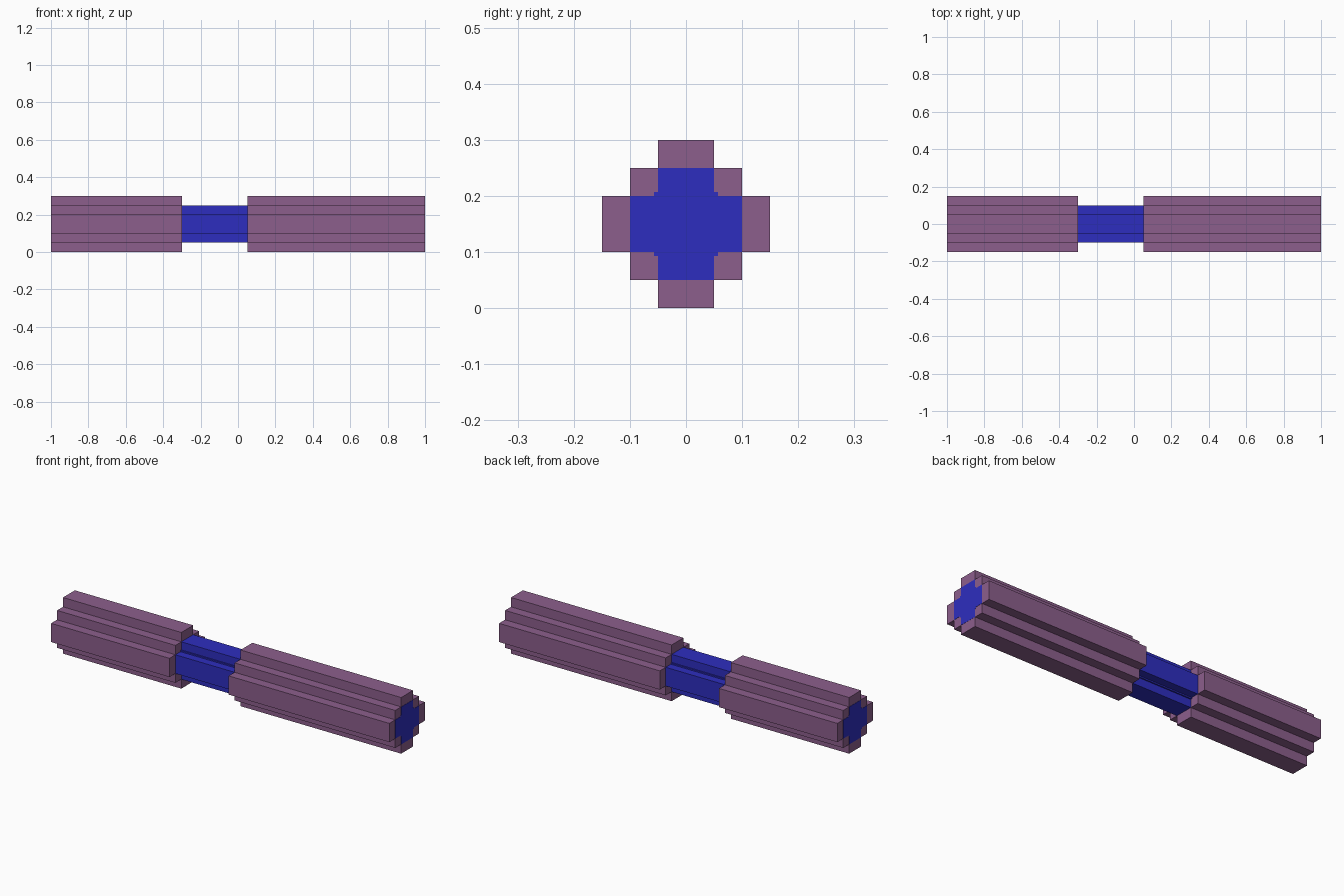
import bpy
import bmesh

cube = bpy.data.objects.get("Cube")
if cube:
    bpy.data.objects.remove(cube, do_unlink=True)


def make_material(name, colour):
    mat = bpy.data.materials.new(name)
    mat.use_nodes = True
    mat.diffuse_color = colour
    bsdf = next(n for n in mat.node_tree.nodes if n.type == 'BSDF_PRINCIPLED')
    bsdf.inputs["Base Color"].default_value = colour
    return mat


purple = make_material("dusty_purple", (0.262, 0.114, 0.262, 1))
blue = make_material("deep_blue", (0.027, 0.027, 0.52, 1))

CENTRE_Z = 0.15


def stepped_bar(name, quarter, x0, x1, mat):
    """Extrude a stepped cross-section, given as one (y, z) quarter, along x."""
    back = quarter[::-1]
    loop = (quarter + [(-y, z) for y, z in back]
            + [(-y, -z) for y, z in quarter] + [(y, -z) for y, z in back])
    bm = bmesh.new()
    cap = bm.faces.new([bm.verts.new((x0, y, z + CENTRE_Z)) for y, z in loop])
    ext = bmesh.ops.extrude_face_region(bm, geom=[cap], use_keep_orig=True)
    verts = [v for v in ext["geom"] if isinstance(v, bmesh.types.BMVert)]
    bmesh.ops.translate(bm, verts=verts, vec=(x1 - x0, 0, 0))
    bmesh.ops.recalc_face_normals(bm, faces=bm.faces)
    mesh = bpy.data.meshes.new(name)
    bm.to_mesh(mesh)
    bm.free()
    mesh.materials.append(mat)
    obj = bpy.data.objects.new(name, mesh)
    bpy.context.collection.objects.link(obj)
    return obj


# Quarter outlines, from the side arm up to the top arm
sleeve = [(0.15, 0.05), (0.10, 0.05), (0.10, 0.10), (0.05, 0.10), (0.05, 0.15)]
core = [(0.10, 0.05), (0.057, 0.05), (0.057, 0.057), (0.05, 0.057), (0.05, 0.10)]

# Two grips around a full-length core whose ends sit just proud of them
stepped_bar("right_sleeve", sleeve, -0.999, -0.30, purple)
stepped_bar("left_sleeve", sleeve, 0.05, 0.999, purple)
stepped_bar("core_rod", core, -1.0, 1.0, blue)
